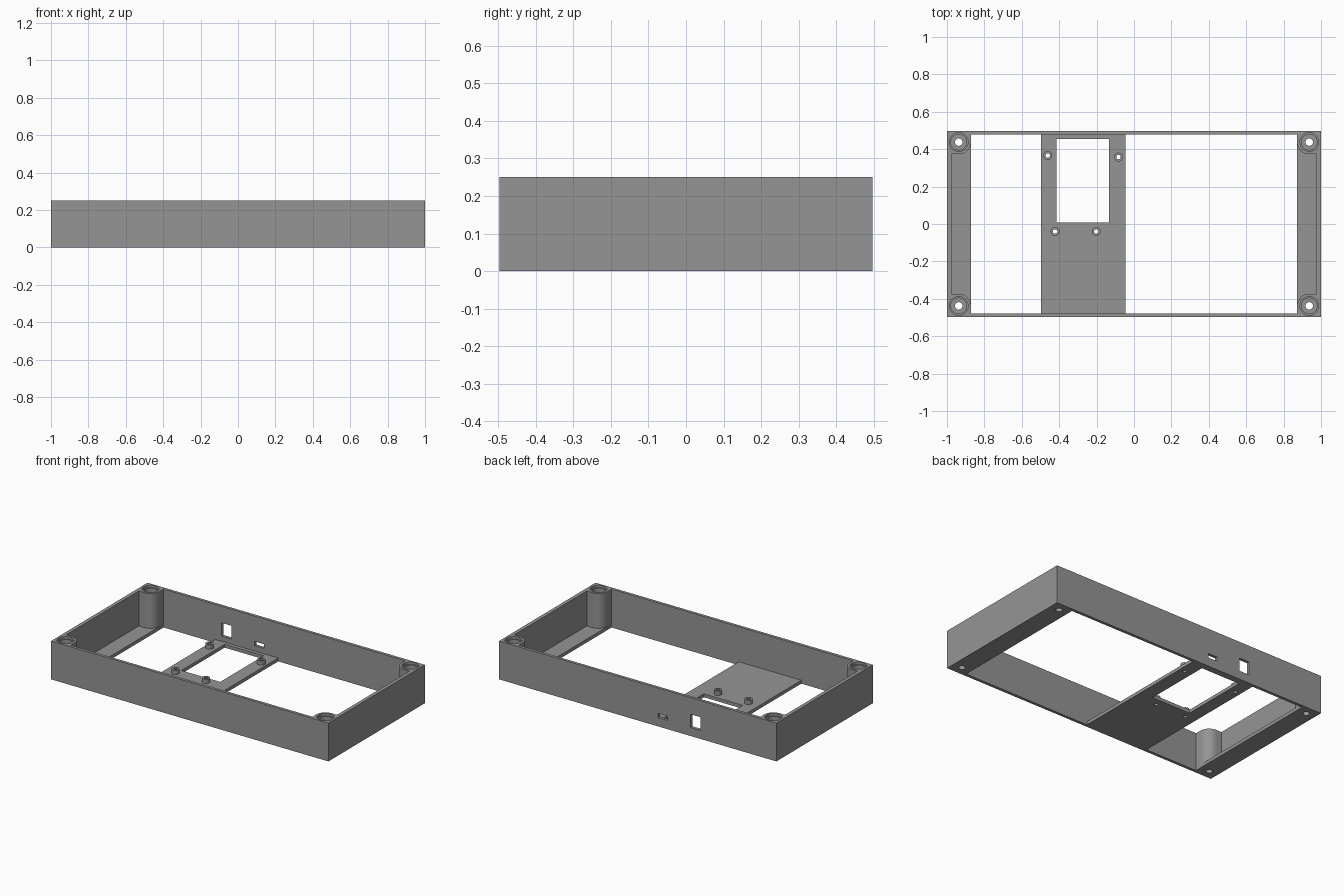
import bpy, math

if "Cube" in bpy.data.objects:
    bpy.data.objects.remove(bpy.data.objects["Cube"])

grey = bpy.data.materials.new("grey plastic")
grey.diffuse_color = (0.3, 0.3, 0.3, 1)
grey.use_nodes = True
grey.node_tree.nodes["Principled BSDF"].inputs["Base Color"].default_value = grey.diffuse_color


def box(name, x0, x1, y0, y1, z0, z1):
    bpy.ops.mesh.primitive_cube_add(size=1, location=((x0 + x1) / 2, (y0 + y1) / 2, (z0 + z1) / 2))
    ob = bpy.context.object
    ob.name = name
    ob.scale = (x1 - x0, y1 - y0, z1 - z0)
    bpy.ops.object.transform_apply(location=True, scale=True)
    return ob


def rod(name, x, y, r, z0, z1, sides=48):
    bpy.ops.mesh.primitive_cylinder_add(vertices=sides, radius=r, depth=z1 - z0,
                                        location=(x, y, (z0 + z1) / 2))
    bpy.context.object.name = name
    bpy.ops.object.transform_apply(location=True)
    return bpy.context.object


def combine(target, tool, op="DIFFERENCE"):
    mod = target.modifiers.new("combine", "BOOLEAN")
    mod.operation, mod.solver, mod.object = op, "EXACT", tool
    bpy.context.view_layer.objects.active = target
    bpy.ops.object.modifier_apply(modifier=mod.name)
    bpy.data.objects.remove(tool, do_unlink=True)


D, H, FLOOR = 0.497, 0.25, 0.022
IX, IY = 0.976, 0.478
corners = [(sx, sy) for sx in (-1, 1) for sy in (-1, 1)]
PX, PY, PR = 0.937, 0.438, 0.065

# Tray: outer block, hollowed by a cavity that leaves the corner posts standing
tray = box("tray", -1, 1, -D, D, 0, H)
cavity = box("cavity", -IX, IX, -IY, IY, FLOOR, 0.4)
for sx, sy in corners:
    post = rod("post", sx * PX, sy * PY, PR, -0.1, 0.5)
    xs = sorted((sx * PX, sx * 1.1))
    ys = sorted((sy * (PY - PR), sy * 0.6))
    combine(post, box("side_web", *xs, *ys, -0.1, 0.5), "UNION")
    xs = sorted((sx * (PX - PR), sx * 1.1))
    ys = sorted((sy * PY, sy * 0.6))
    combine(post, box("end_web", *xs, *ys, -0.1, 0.5), "UNION")
    combine(cavity, post)
combine(tray, cavity)

# Floor openings either side of the mounting plate, and the plate's window
combine(tray, box("left_opening", -0.871, -0.497, -IY, IY, -0.1, 0.1))
combine(tray, box("right_opening", -0.045, 0.871, -IY, IY, -0.1, 0.1))
combine(tray, box("plate_opening", -0.414, -0.134, 0.008, 0.454, -0.1, 0.1))

# Stepped screw holes in the corner posts
for sx, sy in corners:
    for r, z0 in ((0.05, 0.235), (0.042, 0.05), (0.02, -0.1)):
        combine(tray, rod("screw_hole", sx * PX, sy * PY, r, z0, 0.4))

# Board standoffs with through holes
for x, y in ((-0.461, 0.366), (-0.083, 0.358), (-0.422, -0.04), (-0.202, -0.04)):
    combine(tray, rod("standoff", x, y, 0.024, 0.01, 0.05, 32), "UNION")
    combine(tray, rod("standoff_hole", x, y, 0.012, -0.1, 0.1, 24))

# Connector cut-outs in the back wall
combine(tray, box("large_port", -0.454, -0.382, 0.45, 0.55, 0.056, 0.142))
combine(tray, box("small_port", -0.214, -0.146, 0.45, 0.55, 0.057, 0.085))

tray.data.materials.clear()
tray.data.materials.append(grey)
bpy.ops.object.select_all(action="DESELECT")
tray.select_set(True)
bpy.context.view_layer.objects.active = tray
bpy.ops.object.shade_smooth_by_angle(angle=math.radians(30))
